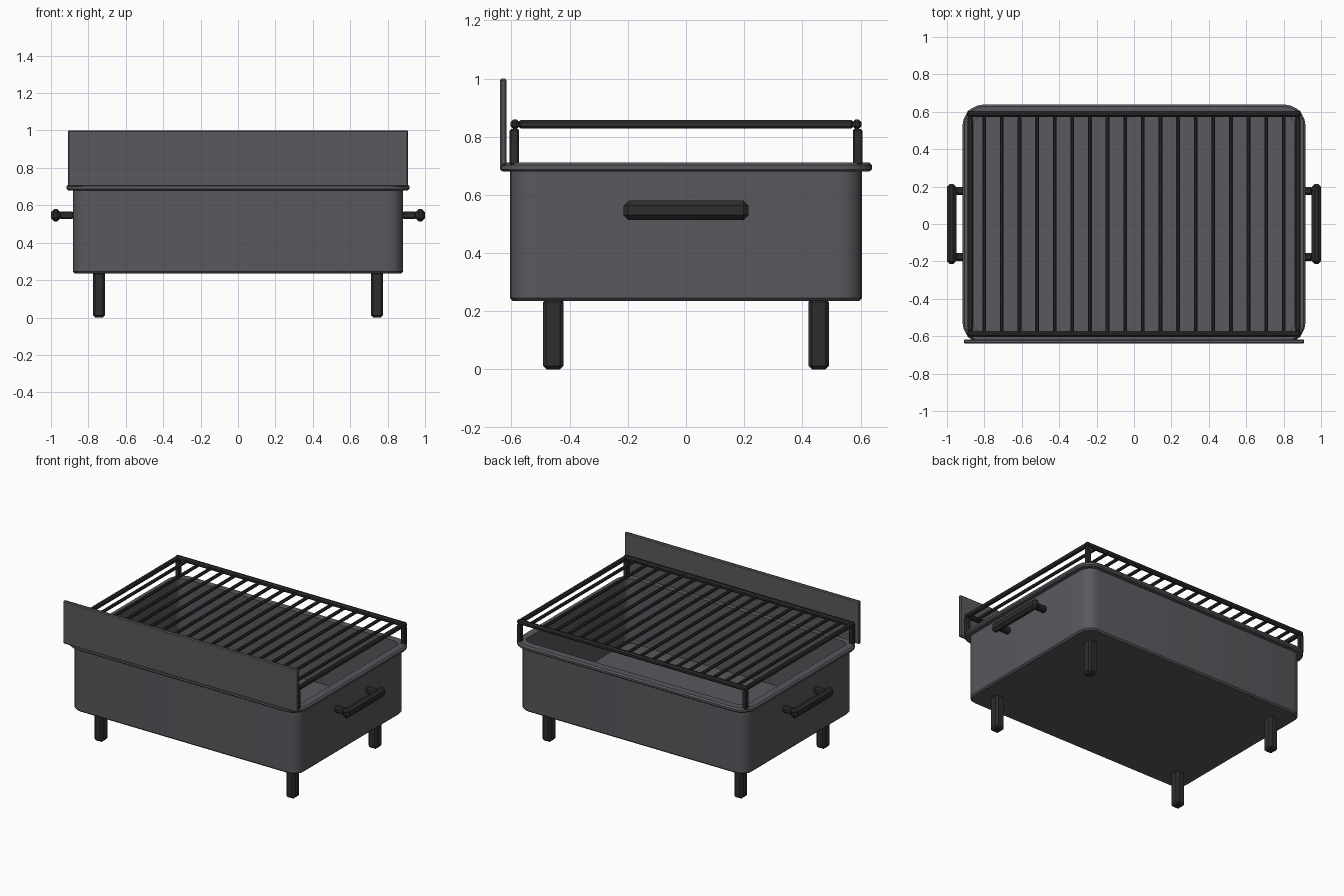
import bpy, bmesh
from math import sin, cos, pi

cube = bpy.data.objects.get("Cube")
if cube:
    bpy.data.objects.remove(cube, do_unlink=True)


def material(name, rgb):
    m = bpy.data.materials.new(name)
    m.use_nodes = True
    m.diffuse_color = (*rgb, 1)
    m.node_tree.nodes["Principled BSDF"].inputs["Base Color"].default_value = (*rgb, 1)
    return m


STEEL = material("dark grey steel", (0.1, 0.1, 0.112))
IRON = material("black iron", (0.026, 0.026, 0.026))


def finish(name, bm, mat, smooth=None):
    bmesh.ops.recalc_face_normals(bm, faces=bm.faces)
    mesh = bpy.data.meshes.new(name)
    bm.to_mesh(mesh)
    bm.free()
    mesh.materials.append(mat)
    ob = bpy.data.objects.new(name, mesh)
    bpy.context.collection.objects.link(ob)
    if smooth:
        bpy.ops.object.select_all(action='DESELECT')
        ob.select_set(True)
        bpy.context.view_layer.objects.active = ob
        bpy.ops.object.shade_smooth_by_angle(angle=smooth)
    return ob


def block(name, centre, size, bevel, mat=IRON):
    """Box with chamfered edges."""
    bm = bmesh.new()
    bmesh.ops.create_cube(bm, size=1)
    for v in bm.verts:
        v.co = [c + p * s for c, p, s in zip(centre, v.co, size)]
    bmesh.ops.bevel(bm, geom=bm.edges[:], offset=bevel, segments=1, affect='EDGES')
    return finish(name, bm, mat)


def rounded_ring(bm, hx, hy, radius, z, steps=5):
    """Ring of vertices around a rounded rectangle."""
    ring = []
    for q, (sx, sy) in enumerate([(1, 1), (-1, 1), (-1, -1), (1, -1)]):
        for i in range(steps + 1):
            a = (q + i / steps) * pi / 2
            ring.append(bm.verts.new((sx * (hx - radius) + radius * cos(a),
                                      sy * (hy - radius) + radius * sin(a), z)))
    return ring


# Firebox: open tub with a flared rim, lofted from outer base to inner floor
bm = bmesh.new()
profile = [(-0.01, 0.235), (0, 0.245), (0, 0.68), (0.025, 0.68), (0.034, 0.688),
           (0.034, 0.702), (0.024, 0.712), (-0.025, 0.712), (-0.025, 0.26)]
rings = [rounded_ring(bm, 0.883 + o, 0.605 + o, 0.08 + o, z) for o, z in profile]
for low, high in zip(rings, rings[1:]):
    for i in range(len(low)):
        j = (i + 1) % len(low)
        bm.faces.new((low[i], low[j], high[j], high[i]))
bm.faces.new(rings[0])
bm.faces.new(rings[-1])
finish("firebox", bm, STEEL, smooth=0.52)

# Upright wind guard along the front rim
block("wind_guard", (0, -0.628, 0.85), (1.82, 0.022, 0.3), 0.006, STEEL)

SIDES = [(1, "left"), (-1, "right")]
ENDS = [(-1, "front"), (1, "back")]

for sx, side in SIDES:
    for sy, end in ENDS:
        # Legs and grate posts at the corners
        block(f"{end}_{side}_leg", (sx * 0.743, sy * 0.456, 0.122), (0.066, 0.07, 0.244), 0.012)
        block(f"{end}_{side}_grate_post", (sx * 0.875, sy * 0.59, 0.765), (0.032, 0.032, 0.124), 0.005)
        # Handle brackets
        block(f"{side}_handle_{end}_bracket", (sx * 0.917, sy * 0.176, 0.547), (0.08, 0.042, 0.042), 0.01)
    # Handle bar and side rail of the grate
    block(f"{side}_handle_bar", (sx * 0.975, 0, 0.547), (0.05, 0.43, 0.066), 0.017)
    block(f"{side}_grate_rail", (sx * 0.875, 0, 0.843), (0.028, 1.15, 0.03), 0.007)

# Long grate rails
for sy, end in ENDS:
    block(f"{end}_grate_rail", (0, sy * 0.588, 0.843), (1.786, 0.03, 0.032), 0.009)

# Evenly spaced grate bars
BARS = 18
for i in range(BARS):
    x = (i - (BARS - 1) / 2) * 0.0942
    block(f"grate_bar_{i + 1}", (x, 0, 0.843), (0.02, 1.16, 0.022), 0.006)
